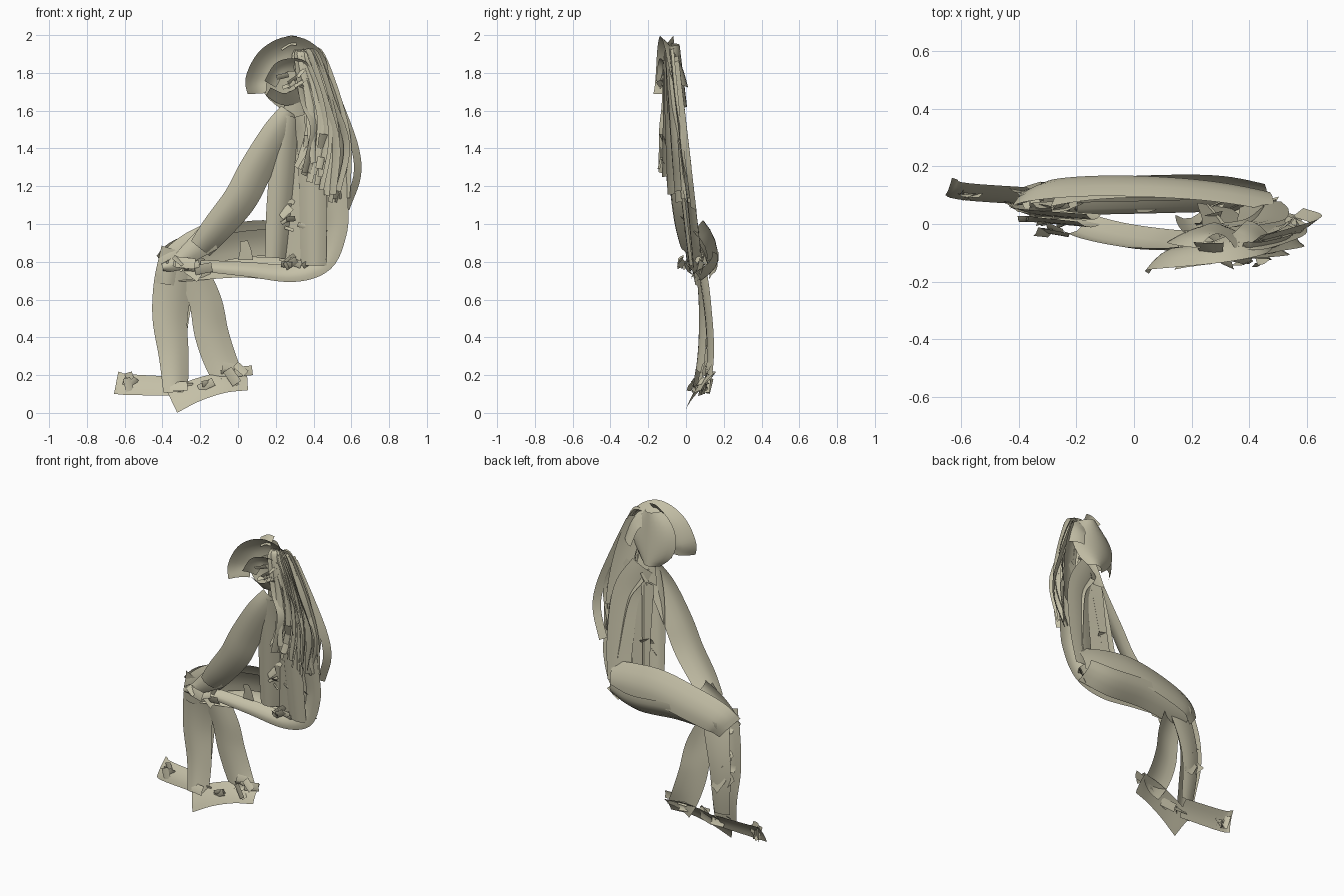
import bpy
import math
import random
from mathutils import Vector

random.seed(4)
old = bpy.data.objects.get("Cube")
if old:
    bpy.data.objects.remove(old, do_unlink=True)

clay = bpy.data.materials.new("pale khaki")
clay.use_nodes = True
KHAKI = (0.56, 0.53, 0.39, 1)
clay.diffuse_color = KHAKI
clay.node_tree.nodes["Principled BSDF"].inputs["Base Color"].default_value = KHAKI


def make_object(name, verts, faces):
    mesh = bpy.data.meshes.new(name)
    mesh.from_pydata(verts, [], faces)
    mesh.materials.append(clay)
    for poly in mesh.polygons:
        poly.use_smooth = True
    obj = bpy.data.objects.new(name, mesh)
    bpy.context.collection.objects.link(obj)
    return obj


def lean(z):
    """Depth of the whole figure, which tips forward towards the head."""
    return 0.15 - 0.12 * z


def between(value, t):
    """A constant, or a (start, end) pair blended along a stroke."""
    if isinstance(value, tuple):
        return value[0] + (value[1] - value[0]) * t
    return value


def smooth_path(points, steps):
    """Catmull-Rom samples through points of (x, z)."""
    pts = [Vector(p) for p in points]
    pts = [pts[0] * 2 - pts[1]] + pts + [pts[-1] * 2 - pts[-2]]
    out = []
    for a, b, c, d in zip(pts, pts[1:], pts[2:], pts[3:]):
        for k in range(steps):
            t = k / steps
            out.append(0.5 * (b * 2 + (c - a) * t + (a * 2 - b * 5 + c * 4 - d) * t * t
                              + (b * 3 - a - c * 3 + d) * t ** 3))
    out.append(pts[-2])
    return out


def strip_geometry(points, width, offset=0.0, bow=0.0, taper=0.0, tilt=0.0, arch=0.0,
                   steps=6, across=4):
    """Brush-stroke sheet. offset and bow shift its depth, taper narrows both ends,
    tilt leans it across its width, arch bulges its middle forward."""
    path = smooth_path(points, steps)
    last = len(path) - 1
    verts, faces = [], []
    for i, p in enumerate(path):
        run = (path[min(i + 1, last)] - path[max(i - 1, 0)]).normalized()
        t = i / last
        end = (2 * t - 1) ** 2
        half = between(width, t) * (1 - taper * end) / 2
        depth = lean(p.y) + between(offset, t) + bow * (1 - end)
        for j in range(across + 1):
            u = 2 * j / across - 1
            verts.append((p.x - run.y * half * u, depth + tilt * u - arch * (1 - u * u),
                          p.y + run.x * half * u))
    row = across + 1
    for i in range(last):
        for j in range(across):
            a = i * row + j
            faces.append((a, a + row, a + row + 1, a + 1))
    return verts, faces


def ribbon(name, points, width, **shape):
    return make_object(name, *strip_geometry(points, width, **shape))


def bundle(name, strips):
    """Join several strips into one object."""
    verts, faces = [], []
    for strip_verts, strip_faces in strips:
        base = len(verts)
        verts += strip_verts
        faces += [tuple(i + base for i in face) for face in strip_faces]
    return make_object(name, verts, faces)


def scraps(name, centre, spread, count, length, heading, offset=0.0):
    """Loose short strokes scattered around a joint."""
    strips = []
    for _ in range(count):
        start = Vector(centre) + Vector([random.uniform(-s, s) for s in spread])
        angle = heading + random.uniform(-0.6, 0.6)
        size = length * random.uniform(0.6, 1.2)
        step = Vector((math.cos(angle), math.sin(angle))) * size / 2
        near = offset + random.uniform(-0.04, 0.03)
        strips.append(strip_geometry(
            [start - step, start, start + step], size * random.uniform(0.3, 0.6),
            offset=(near, near + random.uniform(-0.03, 0.03)),
            tilt=random.uniform(-0.015, 0.015), arch=0.006, steps=2, across=2))
    bundle(name, strips)


# Head: bowed skull sheet, swept cap leaning out over the brow, jaw and neck
ribbon("skull", [(.29, 1.95), (.27, 1.78), (.28, 1.62)], .31, taper=.6, arch=-.05, across=8)
ribbon("swept_cap", [(.1, 1.69), (.1, 1.77), (.17, 1.88), (.29, 1.93), (.4, 1.87), (.44, 1.73)],
       .13, offset=(-.08, .03), taper=.25, tilt=-.04, arch=-.02)
ribbon("fringe", [(.17, 1.74), (.23, 1.83), (.34, 1.83), (.38, 1.72)],
       .07, offset=(-.07, 0), tilt=-.03, arch=-.01)
ribbon("jaw", [(.16, 1.7), (.25, 1.66), (.36, 1.7)], (.05, .08), offset=-.04, tilt=-.03)
ribbon("neck", [(.32, 1.7), (.31, 1.6), (.31, 1.5)], (.1, .18), offset=(0, .02), arch=.02)
ribbon("crown_tuft", [(.22, 1.94), (.27, 1.97), (.31, 1.97)], .05, tilt=.02)
scraps("face_strokes", (.29, 1.77), (.06, .05), 8, .07, .5, offset=-.04)

# Torso: overlapping vertical sheets from shoulder to hip
ribbon("chest", [(.28, 1.57), (.25, 1.4), (.22, 1.1), (.2, .82)],
       .14, taper=.2, tilt=.02, arch=.03)
ribbon("belly", [(.3, 1.5), (.31, 1.2), (.28, .8)], .15, offset=.01, taper=.2, tilt=-.01)
ribbon("flank", [(.35, 1.58), (.39, 1.4), (.4, .78)],
       .15, offset=-.01, taper=.1, tilt=-.01, arch=.03)
ribbon("shoulder_blade", [(.33, 1.6), (.43, 1.4), (.45, 1.1), (.44, .85)],
       .18, offset=.02, taper=.2, tilt=.01, arch=-.01)
ribbon("back_and_seat", [(.38, 1.56), (.47, 1.4), (.51, 1.1), (.51, .95), (.45, .8),
                         (.29, .74), (.05, .76), (-.2, .78)],
       (.18, .06), offset=(.02, 0), tilt=-.02, arch=.02)
scraps("waist_strokes", (.3, 1.15), (.05, .2), 6, .07, .2, offset=-.02)
scraps("hip_strokes", (.36, .8), (.11, .03), 14, .08, .2)

# Legs: far thigh in layered strokes, near knee, two shins
ribbon("far_thigh", [(.48, .88), (.3, .91), (.1, .92), (-.12, .88), (-.3, .83), (-.38, .77)],
       .2, offset=.03, bow=.06, taper=.2, tilt=.035, arch=-.025)
ribbon("thigh_middle", [(.42, .84), (.2, .9), (-.05, .88), (-.27, .82)],
       .14, offset=.04, bow=.04, tilt=.03, arch=-.01)
ribbon("thigh_underside", [(.46, .8), (.28, .77), (0, .785), (-.32, .75)],
       .14, offset=.04, bow=.03, taper=.2, tilt=-.045, arch=-.03)
ribbon("knee", [(-.14, .96), (-.27, .88), (-.36, .79), (-.38, .68)], .13, taper=.2, arch=.02)
ribbon("right_shin", [(-.29, .85), (-.34, .68), (-.36, .5), (-.34, .3), (-.33, .11)],
       (.24, .13), offset=(.01, -.08), bow=.04, tilt=.015, arch=.025)
ribbon("right_calf", [(-.28, .78), (-.33, .5), (-.33, .2)],
       (.18, .1), offset=(.03, -.03), bow=.03, tilt=.01, arch=-.01)
ribbon("left_shin", [(-.23, .74), (-.17, .58), (-.14, .42), (-.09, .27), (-.03, .15)],
       .18, offset=(.03, -.01), bow=.02, taper=.15, tilt=.015, arch=.02)
scraps("knee_strokes", (-.3, .77), (.08, .05), 10, .08, -.4)
scraps("shin_strokes", (-.34, .48), (.05, .1), 6, .09, -.5)
scraps("ankle_strokes", (-.02, .2), (.05, .05), 8, .08, -.4, offset=-.02)

# Feet
ribbon("right_foot", [(-.645, .16), (-.58, .15), (-.3, .14)],
       (.12, .1), offset=(0, -.04), tilt=.03, arch=.01)
ribbon("left_foot", [(-.35, .06), (-.22, .12), (-.08, .16), (.05, .17)],
       (.13, .1), offset=(-.11, -.01), tilt=.04, arch=.01)
scraps("toe_strokes", (-.59, .16), (.03, .02), 6, .07, 1.4, offset=-.03)
scraps("sole_strokes", (-.22, .15), (.1, .02), 5, .08, .3, offset=-.06)

# Arm reaching to the knee, with its hand
ribbon("arm", [(.28, 1.59), (.2, 1.47), (.09, 1.28), (.01, 1.13), (-.11, .98), (-.2, .87)],
       .18, offset=(.01, -.04), bow=-.04, taper=.3, tilt=.03, arch=.03)
ribbon("hand", [(-.15, .93), (-.24, .86), (-.33, .79), (-.4, .77)],
       (.15, .04), offset=-.03, arch=.02)
ribbon("lap_stroke", [(.03, .91), (.04, .86), (.04, .81)], (.04, .08))
scraps("finger_strokes", (-.25, .79), (.07, .03), 6, .09, -.3, offset=-.04)

# Long hair: strands blended between an inner and an outer guide
inner = [(.31, 1.92), (.31, 1.87), (.35, 1.68), (.36, 1.5), (.34, 1.33)]
outer = [(.39, 1.92), (.43, 1.88), (.52, 1.65), (.58, 1.4), (.55, 1.1)]
locks = []
COUNT = 22
for n in range(COUNT):
    mix = n / (COUNT - 1)
    lock = [Vector(a).lerp(Vector(b), mix)
            + Vector([random.uniform(-.012, .012) * k for _ in range(2)])
            for k, (a, b) in enumerate(zip(inner, outer))]
    tip = between((-.12, -.02), mix) + random.uniform(-.04, .04)
    locks.append(strip_geometry(lock, random.uniform(.03, .05), offset=(0, tip), taper=.3,
                                tilt=random.uniform(-.02, .02), arch=.006, steps=5, across=2))
bundle("hair_locks", locks)
ribbon("outer_lock", [(.44, 1.86), (.55, 1.6), (.62, 1.4), (.63, 1.25), (.57, 1.08)],
       .04, offset=.02, tilt=.015)
ribbon("hair_sheet", [(.4, 1.88), (.45, 1.7), (.49, 1.5), (.52, 1.3)],
       .12, offset=.015, taper=.3, tilt=.02, arch=.01)
scraps("hair_tips", (.42, 1.38), (.06, .09), 8, .09, 1.2, offset=-.1)
